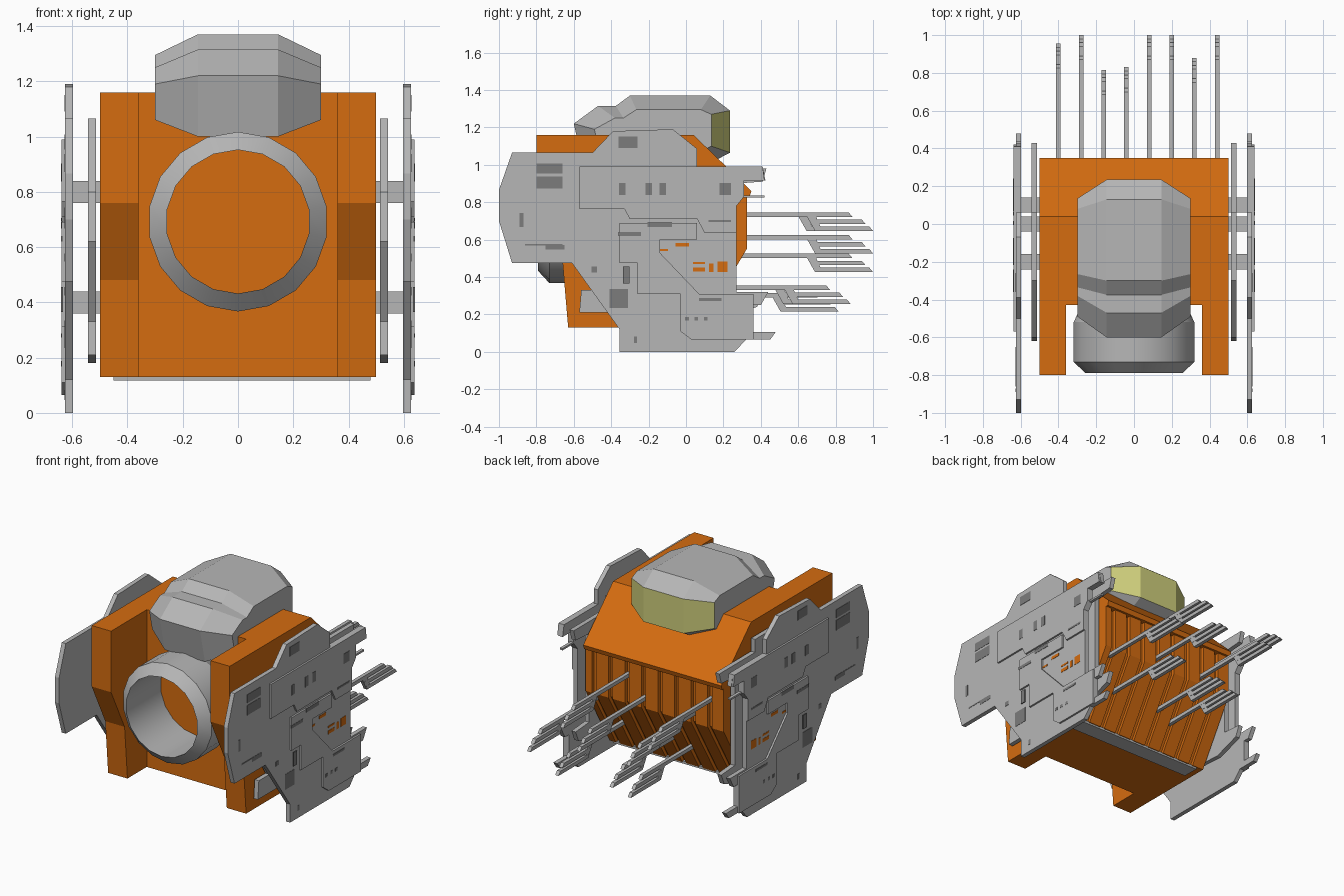
import bpy, bmesh, math

old = bpy.data.objects.get("Cube")
if old:
    bpy.data.objects.remove(old, do_unlink=True)


def material(name, rgb):
    m = bpy.data.materials.new(name)
    m.use_nodes = True
    m.diffuse_color = (*rgb, 1)
    m.node_tree.nodes["Principled BSDF"].inputs["Base Color"].default_value = (*rgb, 1)
    return m


ORANGE = material("orange", (0.66, 0.15, 0.005))
GREY = material("grey", (0.47, 0.47, 0.47))
DARK = material("dark_grey", (0.2, 0.2, 0.2))
GLASS = material("yellow_glass", (0.62, 0.62, 0.2))


def finish(name, bm, *mats):
    bmesh.ops.recalc_face_normals(bm, faces=bm.faces)
    me = bpy.data.meshes.new(name)
    bm.to_mesh(me)
    bm.free()
    ob = bpy.data.objects.new(name, me)
    bpy.context.collection.objects.link(ob)
    for m in mats:
        me.materials.append(m)
    return ob


def add_prism(bm, pts, x0, x1):
    """Extrude a (y, z) outline from x0 to x1."""
    face = bm.faces.new([bm.verts.new((x0, y, z)) for y, z in pts])
    ext = bmesh.ops.extrude_face_region(bm, geom=[face])
    for v in ext["geom"]:
        if isinstance(v, bmesh.types.BMVert):
            v.co.x = x1


def prism(name, pts, x0, x1, mat):
    bm = bmesh.new()
    add_prism(bm, pts, x0, x1)
    return finish(name, bm, mat)


def rect(y0, z0, y1, z1):
    return [(y0, z0), (y1, z0), (y1, z1), (y0, z1)]


# Main hull with overhanging rear lip
prism("hull", [(-.43, .13), (-.43, 1.16), (.04, 1.16), (.35, .86), (.34, .83),
               (.3, .83), (.3, .55), (.05, .13)], -.5, .5, ORANGE)

# Front arms
for side, s in (("left", 1), ("right", -1)):
    prism(side + "_front_arm", [(-.43, 1.16), (-.8, 1.16), (-.8, .76), (-.72, .6),
                                (-.66, .48), (-.63, .13), (-.43, .13)],
          s * .36, s * .5, ORANGE)

# Raised rear slats, with a groove at every antenna row
rows = [-.4 + .12 * i for i in range(8)]
edges = [-.515] + rows + [.515]
bm = bmesh.new()
for a, b in zip(edges, edges[1:]):
    add_prism(bm, [(.28, .83), (.325, .83), (.325, .55), (.075, .13), (.04, .13), (.28, .54)],
              a + .015, b - .015)
finish("rear_slats", bm, ORANGE)
prism("underside_strip", rect(-.04, .118, .07, .135), -.45, .48, GREY)

# Front ring, turned around the y axis
bm = bmesh.new()
n = 18
profile = [(.26, -.42), (.26, -.79), (.325, -.73), (.325, -.52), (.29, -.45), (.28, -.42)]
loops = []
for i in range(n):
    a = math.tau * i / n
    loops.append([bm.verts.new((r * math.sin(a), y, .692 + r * math.cos(a))) for r, y in profile])
for i in range(n):
    p, q = loops[i], loops[(i + 1) % n]
    for j in range(len(profile)):
        k = (j + 1) % len(profile)
        bm.faces.new((p[j], p[k], q[k], q[j]))
ring = finish("front_ring", bm, GREY)
bpy.context.view_layer.objects.active = ring
ring.select_set(True)
bpy.ops.object.shade_smooth_by_angle(angle=math.radians(25))
ring.select_set(False)

# Cabin: octagonal sections, each (y, z) from top centre to bottom centre
sections = [
    [(-.6, 1.22), (-.49, 1.19), (-.46, 1.06), (-.55, 1.0)],
    [(-.47, 1.315), (-.38, 1.25), (-.38, 1.06), (-.47, 1.0)],
    [(-.375, 1.315), (-.335, 1.25), (-.335, 1.06), (-.375, 1.0)],
    [(-.3, 1.37), (-.265, 1.295), (-.265, 1.06), (-.3, 1.0)],
    [(.13, 1.37), (.08, 1.295), (.08, 1.07), (.15, 1.02)],
    [(.235, 1.29), (.135, 1.27), (.135, 1.1), (.235, 1.065)],
]
bm = bmesh.new()
loops = []
for sec in sections:
    half = list(zip((.145, .3, .3, .145), sec))
    loops.append([bm.verts.new((x, y, z)) for x, (y, z) in half]
                 + [bm.verts.new((-x, y, z)) for x, (y, z) in reversed(half)])
for p, q in zip(loops, loops[1:]):
    for j in range(8):
        k = (j + 1) % 8
        bm.faces.new((p[j], p[k], q[k], q[j]))
for loop, mi in ((loops[0], 0), (loops[-1], 1)):
    for quad in ((0, 1, 2, 3), (0, 3, 4, 7), (4, 5, 6, 7)):
        bm.faces.new([loop[i] for i in quad]).material_index = mi
finish("cabin", bm, GREY, GLASS)

# Side armour outlines
outer = [(-1, .866), (-.93, 1.065), (-.5, 1.065), (-.39, 1.18), (-.07, 1.19), (.06, 1.085),
         (.06, .99), (.41, .99), (.425, .915), (.31, .915), (.31, .83), (.27, .78), (.27, .32),
         (.44, .32), (.4, .25), (.36, .25), (.36, .107), (.48, .107), (.45, .065), (.32, .065),
         (.26, 0), (-.355, 0), (-.355, .12), (-.61, .475), (-.93, .475), (-1, .7)]
inner = [(-.3, 1.065), (.06, 1.065), (.06, .98), (.43, .98), (.41, .91), (.27, .9), (.27, .32),
         (.41, .31), (.38, .24), (.2, .18), (-.3, .21), (-.57, .21), (-.56, .33), (-.45, .33),
         (-.62, .62), (-.6, .8)]
upper_layer = [(-.57, .99), (.41, .99), (.42, .915), (.31, .915), (.31, .83), (.27, .78),
               (.27, .635), (.1, .635), (.06, .71), (-.3, .71), (-.33, .765), (-.57, .765)]
lower_layer = [(-.03, .31), (.36, .31), (.36, .065), (.03, .065), (-.03, .11)]
mid_layer = [(-.355, .69), (.06, .69), (.06, .6), (-.14, .6), (-.14, .53), (.07, .31),
             (-.26, .31), (-.26, .475), (-.355, .475)]

# Recess marks as (y, z, width, height), split by height of the surface they sit on
high_marks = [(-.34, .87, .035, .065), (-.2, .87, .035, .065), (-.125, .87, .035, .065),
              (.21, .87, .06, .065), (.18, .70, .12, .012), (.13, .28, .12, .015),
              (.005, .177, .02, .02), (.055, .177, .02, .02), (.105, .177, .02, .02),
              (-.3, .63, .12, .02), (-.14, .68, .13, .025), (-.32, .41, .035, .09)]
low_marks = [(-.73, .98, .14, .055), (-.73, .905, .14, .065), (-.31, 1.12, .1, .06),
             (-.88, .705, .02, .075), (-.7, .56, .1, .025), (-.36, .285, .1, .1),
             (-.49, .44, .03, .03), (-.27, .065, .018, .035), (-.76, .572, .2, .008)]
slots = [(-.12, .545, .045, .012), (-.02, .573, .07, .02), (.07, .475, .065, .012),
         (.07, .44, .065, .022), (.135, .45, .022, .045), (.195, .455, .055, .055)]


def marks(name, items, x0, x1, mat):
    bm = bmesh.new()
    for y, z, w, h in items:
        add_prism(bm, rect(y - w / 2, z - h / 2, y + w / 2, z + h / 2), x0, x1)
    finish(name, bm, mat)


for side, s in (("left", 1), ("right", -1)):
    prism(side + "_outer_plate", outer, s * .597, s * .626, GREY)
    prism(side + "_inner_plate", inner, s * .513, s * .543, GREY)
    for part, pts in (("upper", upper_layer), ("lower", lower_layer), ("middle", mid_layer)):
        prism(f"{side}_{part}_layer", pts, s * .62, s * .638, GREY)
    prism(side + "_thin_prong", rect(.25, .825, .42, .837), s * .6, s * .62, GREY)
    marks(side + "_layer_recesses", high_marks, s * .634, s * .64, DARK)
    marks(side + "_plate_recesses", low_marks, s * .622, s * .628, DARK)
    marks(side + "_slots", slots, s * .622, s * .628, ORANGE)
    # Short brackets holding the armour to the hull
    bm = bmesh.new()
    for y, z in ((-.2, .8), (.1, .8), (0, .4)):
        add_prism(bm, rect(y - .04, z - .04, y + .04, z + .04), s * .49, s * .6)
    finish(side + "_brackets", bm, GREY)


# Rear antennas: three stepped, slant-ended bars joined by a link
def antenna(name, x, start, end, z):
    bm = bmesh.new()
    for y0, y1, dz in ((start, end - .11, 0), (end - .34, end - .04, -.038), (end - .32, end, -.075)):
        t = z + dz
        add_prism(bm, [(y0, t), (y1 - .02, t), (y1, t - .024), (y0 + .02, t - .024)],
                  x - .012, x + .012)
    add_prism(bm, [(end - .36, z - .01), (end - .31, z - .01), (end - .27, z - .099),
                   (end - .31, z - .099)], x - .011, x + .011)
    finish(name, bm, GREY)


specs = [(.955, .745), (1.0, .625), (.815, .315), (.83, .355),
         (1.0, .625), (1.0, .745), (.88, .355), (1.0, .525)]
for i, (x, (end, z)) in enumerate(zip(rows, specs)):
    antenna(f"antenna_{i + 1}", x, .12 if z < .4 else .26, end, z)
